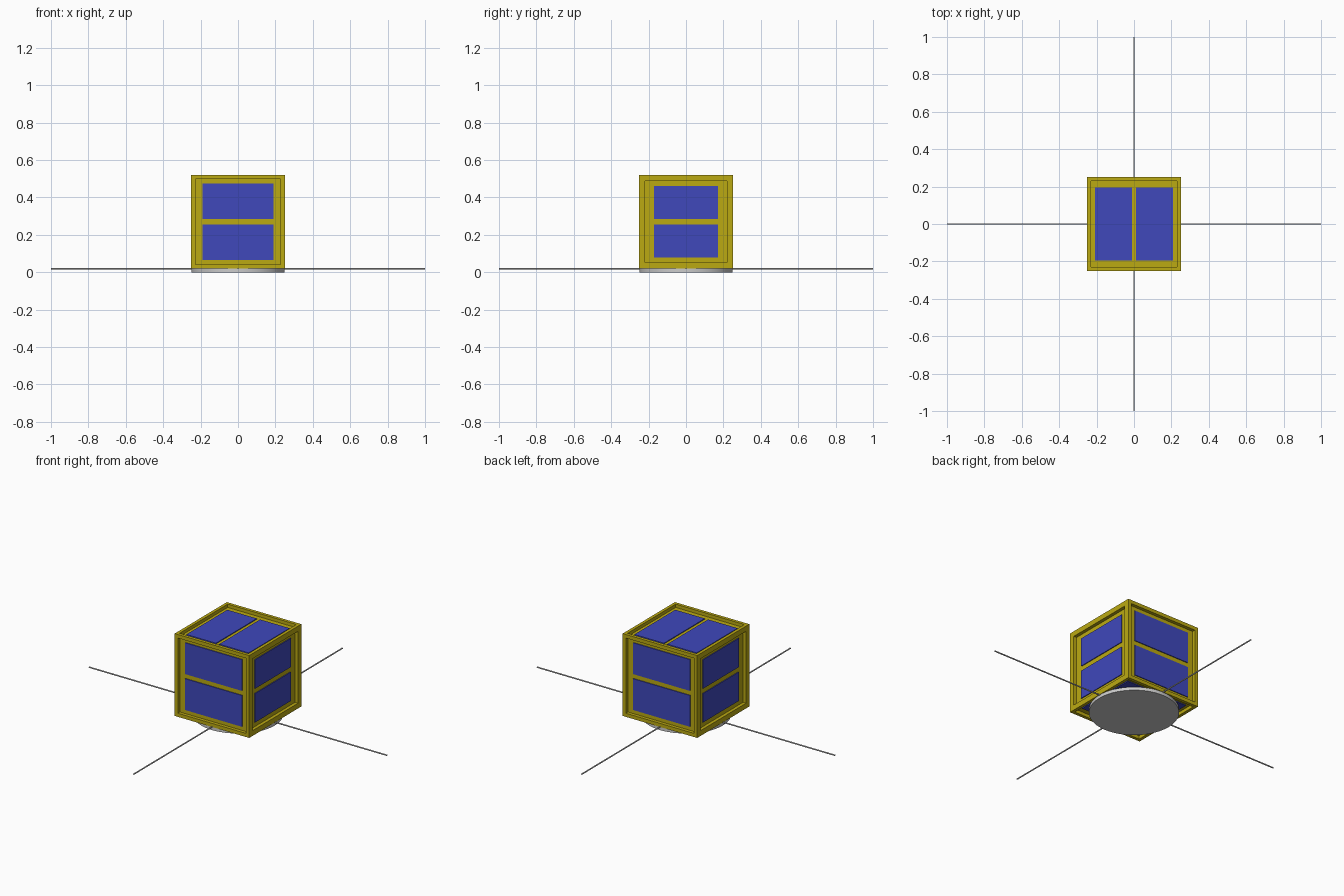
import bpy, bmesh
from math import pi
from mathutils import Vector

if "Cube" in bpy.data.objects:
    bpy.data.objects.remove(bpy.data.objects["Cube"])

HALF, CZ = 0.25, 0.27      # body half size and centre height
RECESS = 0.02              # depth of the recess in each side


def material(name, color):
    m = bpy.data.materials.new(name)
    m.diffuse_color = color
    m.use_nodes = True
    m.node_tree.nodes["Principled BSDF"].inputs["Base Color"].default_value = m.diffuse_color
    return m


gold = material("gold_frame", (0.50, 0.40, 0.006, 1))
blue = material("solar_blue", (0.05, 0.065, 0.50, 1))

# Body: cube with a recessed field on every side
bm = bmesh.new()
bmesh.ops.create_cube(bm, size=2 * HALF)
margins = (0.045, 0.031, 0.027)
for face in list(bm.faces):
    face.normal_update()
    n = face.normal.copy()
    axis = max(range(3), key=lambda i: abs(n[i]))
    bmesh.ops.inset_individual(bm, faces=[face], thickness=margins[axis])
    floor = bmesh.ops.extrude_discrete_faces(bm, faces=[face])["faces"][0]
    bmesh.ops.translate(bm, verts=floor.verts, vec=-n * RECESS)
bmesh.ops.recalc_face_normals(bm, faces=bm.faces)
mesh = bpy.data.meshes.new("body_frame")
bm.to_mesh(mesh)
bm.free()
body = bpy.data.objects.new("body_frame", mesh)
body.location.z = CZ
body.data.materials.append(gold)
bpy.context.collection.objects.link(body)

# Solar panels: two per side, separated by a narrow bar
# (side name, normal axis, split axis, inner edge, outer edge, cross axis, half width)
layout = (
    ("side", 0, 2, 0.015, 0.190, 1, 0.172),
    ("front_back", 1, 2, 0.014, 0.204, 0, 0.190),
    ("top_bottom", 2, 0, 0.011, 0.209, 1, 0.196),
)
THICK = 0.006
for name, normal, split, inner, outer, cross, width in layout:
    for side in (-1, 1):
        for part in (-1, 1):
            loc, size = Vector((0, 0, CZ)), Vector()
            loc[normal] += side * (HALF - RECESS + THICK / 2 - 0.001)
            loc[split] += part * (inner + outer) / 2
            size[normal], size[split], size[cross] = THICK, outer - inner, 2 * width
            bpy.ops.mesh.primitive_cube_add(size=1, location=loc)
            panel = bpy.context.object
            panel.name = name + "_solar_panel"
            panel.scale = size
            panel.data.materials.append(blue)

# Round base plate
bpy.ops.mesh.primitive_cylinder_add(vertices=64, radius=0.248, depth=0.02, location=(0, 0, 0.01))
bpy.context.object.name = "base_plate"
bpy.ops.object.shade_smooth_by_angle()

# Four thin rod antennas
START, END = 0.1, 1.0
for i, (x, y) in enumerate(((1, 0), (0, 1), (-1, 0), (0, -1))):
    mid = (START + END) / 2
    bpy.ops.mesh.primitive_cylinder_add(vertices=12, radius=0.004, depth=END - START,
                                        location=(x * mid, y * mid, 0.02),
                                        rotation=(0, pi / 2, i * pi / 2))
    bpy.context.object.name = "antenna_rod"
    bpy.ops.object.shade_smooth_by_angle()
